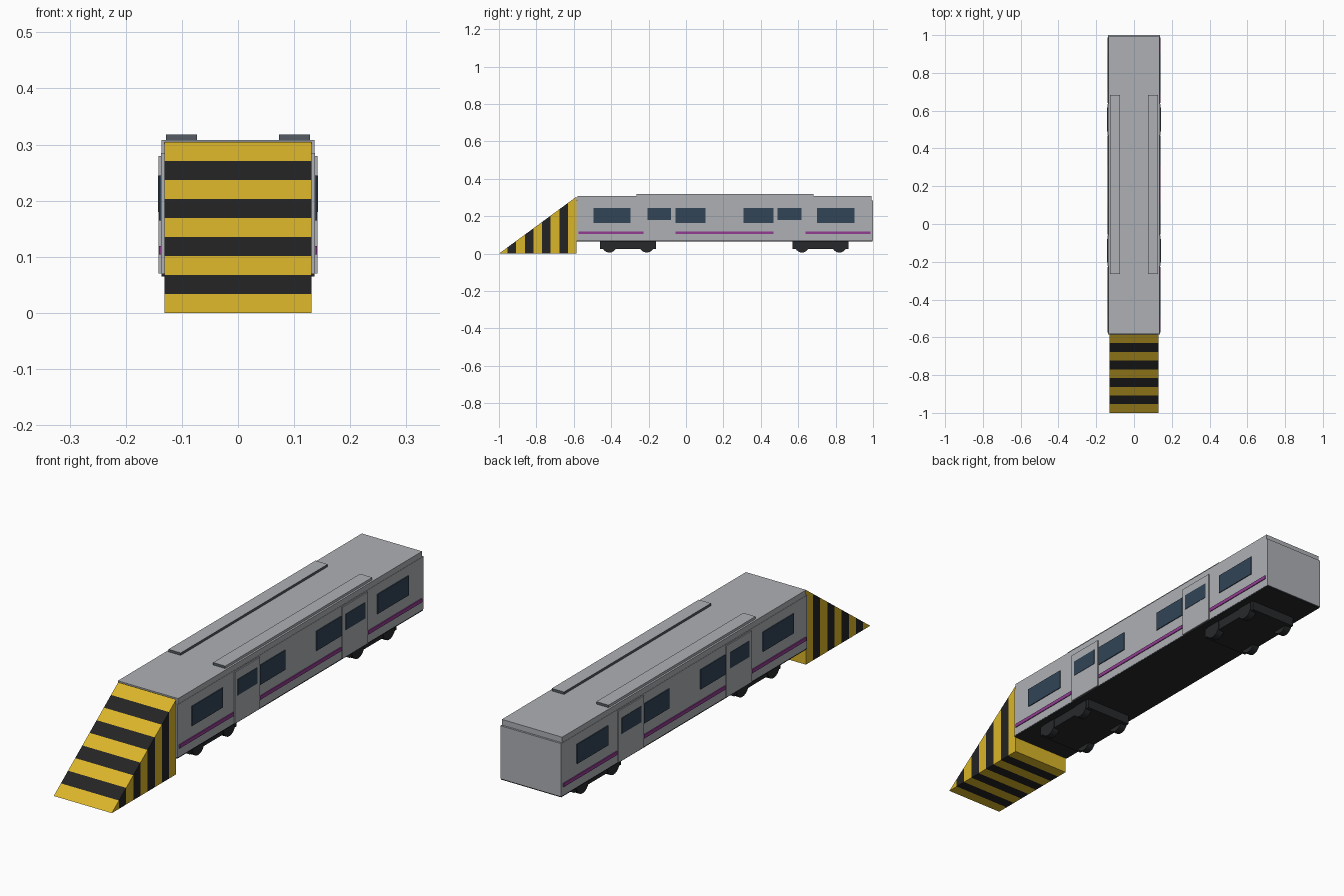
import bpy, bmesh, math
from mathutils import Matrix

if "Cube" in bpy.data.objects:
    bpy.data.objects.remove(bpy.data.objects["Cube"])


def material(name, r, g, b):
    m = bpy.data.materials.new(name)
    m.diffuse_color = (r, g, b, 1)
    m.use_nodes = True
    m.node_tree.nodes["Principled BSDF"].inputs["Base Color"].default_value = m.diffuse_color
    return m


GREY = material("light grey", 0.42, 0.435, 0.46)
SLATE = material("slate grey", 0.09, 0.107, 0.125)
GLASS = material("dark blue glass", 0.032, 0.058, 0.092)
PURPLE = material("purple", 0.29, 0.045, 0.29)
YELLOW = material("warning yellow", 0.70, 0.46, 0.022)
BLACK = material("warning black", 0.017, 0.017, 0.017)
DARK = material("underframe black", 0.02, 0.022, 0.024)


def finish(name, bm, *mats):
    bmesh.ops.recalc_face_normals(bm, faces=bm.faces)
    me = bpy.data.meshes.new(name)
    bm.to_mesh(me)
    bm.free()
    for m in mats:
        me.materials.append(m)
    ob = bpy.data.objects.new(name, me)
    bpy.context.collection.objects.link(ob)
    return ob


def box(name, x, y, z, *mats):
    """Box from (min, max) ranges on each axis."""
    bm = bmesh.new()
    bmesh.ops.create_cube(bm, size=1)
    for v in bm.verts:
        v.co = [r[0] + (c + 0.5) * (r[1] - r[0]) for c, r in zip(v.co, (x, y, z))]
    return finish(name, bm, *mats)


def side_box(name, side, x, y, z, *mats):
    return box(name, sorted((side * x[0], side * x[1])), y, z, *mats)


# Coach body, roof and floor
FRONT, BACK = -0.585, 1.0
box("coach_body", (-0.137, 0.137), (FRONT, BACK), (0.07, 0.285), GREY)
box("roof", (-0.136, 0.136), (FRONT + 0.005, BACK - 0.008), (0.285, 0.308), GREY)
box("floor_plate", (-0.136, 0.136), (FRONT, BACK - 0.002), (0.065, 0.07), DARK)

# Fittings repeated on both sides
windows = [(-0.495, -0.297), (-0.056, 0.104), (0.307, 0.468), (0.70, 0.90)]
doors = [(-0.222, -0.06), (0.472, 0.636)]
door_windows = [(-0.205, -0.08), (0.49, 0.617)]
stripes = [(-0.575, -0.227), (-0.056, 0.468), (0.64, 0.987)]
for s, tag in ((-1, "left"), (1, "right")):
    for y in windows:
        side_box(f"window_{tag}", s, (0.135, 0.1405), y, (0.165, 0.245), GLASS)
    for y in doors:
        side_box(f"door_{tag}", s, (0.135, 0.1415), y, (0.07, 0.28), GREY)
    for y in door_windows:
        side_box(f"door_window_{tag}", s, (0.139, 0.143), y, (0.18, 0.245), GLASS)
    for y in stripes:
        side_box(f"stripe_{tag}", s, (0.135, 0.1405), y, (0.104, 0.119), PURPLE)
    # Raised roof strip with slate ends and inner side
    strip = side_box(f"roof_strip_{tag}", s, (0.073, 0.128), (-0.265, 0.682),
                     (0.307, 0.318), GREY, SLATE)
    for p in strip.data.polygons:
        if abs(p.normal.y) > 0.5 or p.normal.x * s < -0.5:
            p.material_index = 1

# Bogies with two wheel pairs each
for cy, tag in ((-0.31, "front"), (0.72, "rear")):
    box(f"bogie_{tag}", (-0.105, 0.105), (cy - 0.15, cy + 0.15), (0.026, 0.066), DARK)
    for dy in (-0.1, 0.1):
        for s in (-1, 1):
            bm = bmesh.new()
            bmesh.ops.create_cone(
                bm, cap_ends=True, segments=24, radius1=0.039, radius2=0.039, depth=0.03,
                matrix=Matrix.Translation((s * 0.093, cy + dy, 0.045))
                @ Matrix.Rotation(math.pi / 2, 4, 'Y'))
            wheel = finish(f"wheel_{tag}", bm, DARK)
            bpy.ops.object.select_all(action='DESELECT')
            wheel.select_set(True)
            bpy.context.view_layer.objects.active = wheel
            bpy.ops.object.shade_smooth_by_angle(angle=math.radians(40))

# Wedge-shaped ramp sliced into alternating bands
BANDS, TOP, HALF = 9, 0.305, 0.131
bm = bmesh.new()


def section(i):
    y = -1 + (FRONT + 1) * i / BANDS
    z = TOP * i / BANDS
    heights = (0, z) if i else (0,)
    return [[bm.verts.new((s * HALF, y, h)) for h in heights] for s in (-1, 1)]


prev = section(0)
for i in range(1, BANDS + 1):
    cur = section(i)
    (a, b), (c, d) = prev, cur
    faces = [(a[0], b[0], d[0], c[0]), (a[-1], b[-1], d[-1], c[-1])]
    for p, q in ((a, c), (b, d)):
        faces.append(p + q[::-1])
    if i == BANDS:
        faces.append((c[0], d[0], d[1], c[1]))
    for f in faces:
        bm.faces.new(f).material_index = (i - 1) % 2
    prev = cur
finish("striped_ramp", bm, YELLOW, BLACK)
